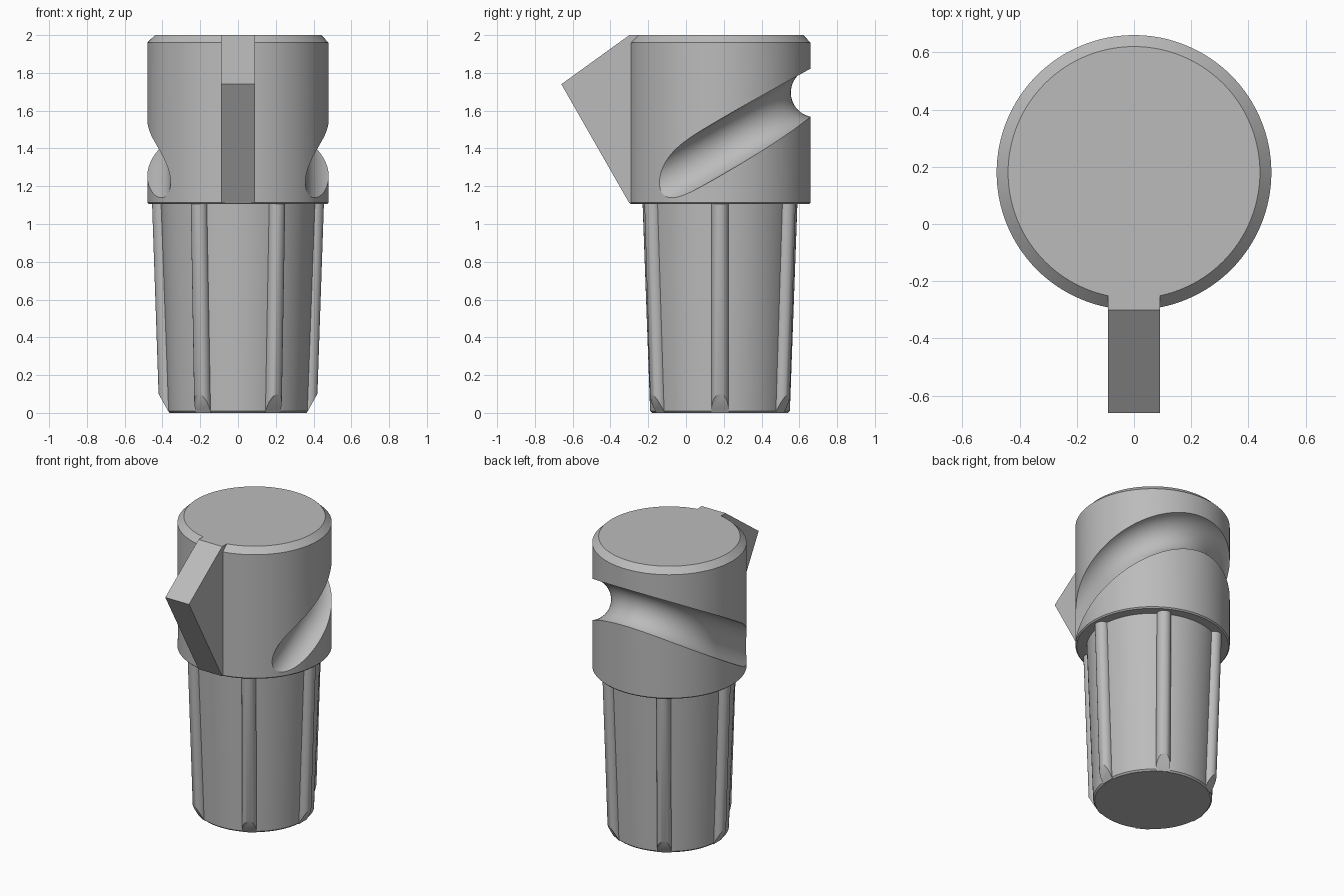
import bpy, bmesh, math
from mathutils import Vector, Matrix

AXIS_Y = 0.18
SLOPE = math.radians(30)

if "Cube" in bpy.data.objects:
    bpy.data.objects.remove(bpy.data.objects["Cube"], do_unlink=True)

grey = bpy.data.materials.new("plain grey")
grey.use_nodes = True
colour = (0.5, 0.5, 0.5, 1)
grey.diffuse_color = colour
grey.node_tree.nodes["Principled BSDF"].inputs["Base Color"].default_value = colour


def finish(bm, name):
    bmesh.ops.recalc_face_normals(bm, faces=bm.faces)
    mesh = bpy.data.meshes.new(name)
    bm.to_mesh(mesh)
    bm.free()
    mesh.materials.append(grey)
    ob = bpy.data.objects.new(name, mesh)
    bpy.context.collection.objects.link(ob)
    return ob


def skin(rings, name):
    """Bridge equal rings of points and cap both ends."""
    bm = bmesh.new()
    loops = [[bm.verts.new(p) for p in ring] for ring in rings]
    n = len(loops[0])
    for a, b in zip(loops, loops[1:]):
        for i in range(n):
            j = (i + 1) % n
            bm.faces.new((a[i], a[j], b[j], b[i]))
    bm.faces.new(loops[0])
    bm.faces.new(loops[-1])
    return finish(bm, name)


def circle(centre, u, v, r, n):
    return [centre + r * (math.cos(a) * u + math.sin(a) * v)
            for a in (math.tau * i / n for i in range(n))]


def lathe(profile, name, n=128):
    x, y = Vector((1, 0, 0)), Vector((0, 1, 0))
    return skin([circle(Vector((0, AXIS_Y, z)), x, y, r, n) for r, z in profile], name)


def smooth(ob):
    bpy.ops.object.select_all(action='DESELECT')
    ob.select_set(True)
    bpy.context.view_layer.objects.active = ob
    bpy.ops.object.shade_smooth_by_angle(angle=math.radians(30))


# Tapered lower body and chamfered head
body = lathe([(0.36, 0), (0.37, 0.01), (0.41, 1.112)], "tapered_body")
head = lathe([(0.472, 1.105), (0.48, 1.113), (0.48, 1.96), (0.44, 2.0)], "head")

# Sloping U-shaped groove: straight legs joined round the back
path = [Vector((0.487, -0.6, 0))]
for i in range(49):
    a = math.pi * i / 48
    path.append(Vector((0.487 * math.cos(a), AXIS_Y + 0.505 * math.sin(a), 0)))
path.append(Vector((-0.487, -0.6, 0)))
for p in path:
    p.z = 1.3 + p.y * math.tan(SLOPE)
up = Vector((0, -math.sin(SLOPE), math.cos(SLOPE)))
rings = []
for i, p in enumerate(path):
    if i in (0, 1):
        t = path[1] - path[0]
    elif i >= len(path) - 2:
        t = path[-1] - path[-2]
    else:
        t = path[i + 1] - path[i - 1]
    rings.append(circle(p, t.normalized().cross(up), up, 0.13, 48))
cutter = skin(rings, "groove_cutter")
cutter.hide_render = True

mod = head.modifiers.new("groove", 'BOOLEAN')
mod.operation = 'DIFFERENCE'
mod.solver = 'EXACT'
mod.object = cutter
bpy.context.view_layer.objects.active = head
bpy.ops.object.modifier_apply(modifier=mod.name)
bpy.data.objects.remove(cutter, do_unlink=True)

# Pointed fin on the front
outline = [(-0.25, 1.11), (-0.30, 1.11), (-0.66, 1.74), (-0.30, 2.0), (-0.25, 2.0)]
skin([[Vector((x, y, z)) for y, z in outline] for x in (-0.09, 0.09)], "front_fin")

# Six round ribs with a slanted lower end
for k in range(6):
    low, high = Vector((0.372, 0, 0)), Vector((0.41, 0, 1.112))
    t = (high - low).normalized()
    side = Vector((0, 1, 0))
    rib = skin([circle(p, side.cross(t), side, 0.045, 24) for p in (low, high)], f"rib_{k + 1}")
    bm = bmesh.new()
    bm.from_mesh(rib.data)
    cut = bmesh.ops.bisect_plane(bm, geom=bm.verts[:] + bm.edges[:] + bm.faces[:],
                                 plane_co=(0.37, 0, 0.01), plane_no=(0.09, 0, -0.05),
                                 clear_outer=True)
    bmesh.ops.holes_fill(bm, edges=[e for e in bm.edges if e.is_boundary])
    bm.transform(Matrix.Translation((0, AXIS_Y, 0)) @ Matrix.Rotation(math.tau * k / 6, 4, 'Z'))
    bmesh.ops.recalc_face_normals(bm, faces=bm.faces)
    bm.to_mesh(rib.data)
    bm.free()
    smooth(rib)

smooth(body)
smooth(head)
